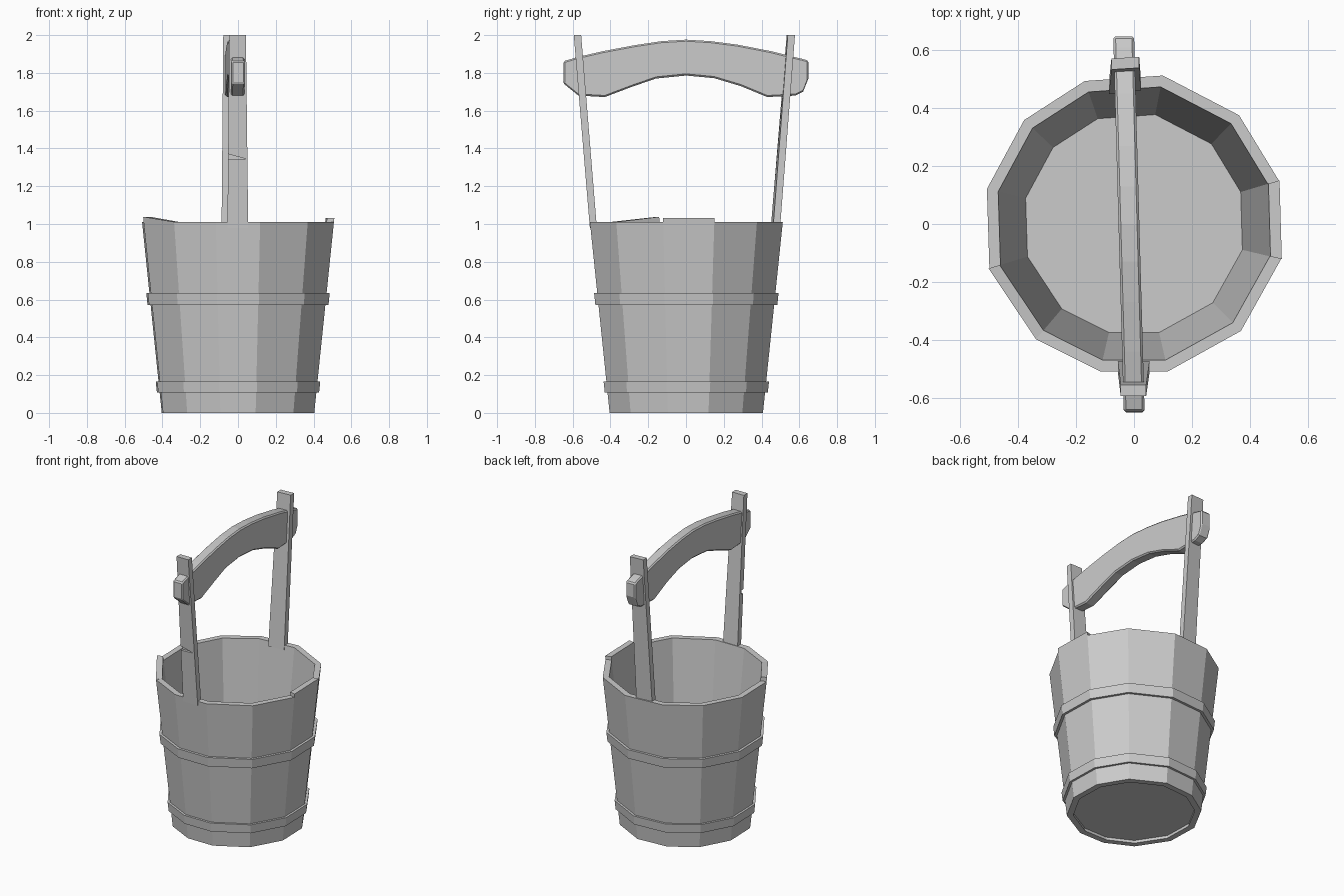
import bpy
from math import cos, sin, radians

if "Cube" in bpy.data.objects:
    bpy.data.objects.remove(bpy.data.objects["Cube"])

# Slightly uneven corner angles of the twelve staves
ANGLES = [16.7, 46, 79, 109, 136.6, 166.6, 197, 229.6, 257, 283, 315, 346.6]
N = len(ANGLES)
RIM = 1.01


def make(name, verts, faces):
    me = bpy.data.meshes.new(name)
    me.from_pydata(verts, [], faces)
    me.validate()
    ob = bpy.data.objects.new(name, me)
    bpy.context.collection.objects.link(ob)
    bpy.context.view_layer.objects.active = ob
    bpy.ops.object.mode_set(mode='EDIT')
    bpy.ops.mesh.select_all(action='SELECT')
    bpy.ops.mesh.normals_make_consistent(inside=False)
    bpy.ops.object.mode_set(mode='OBJECT')
    return ob


def wall(z, offset=0.0):
    """Radius of the tapered outer wall at height z."""
    return 0.415 + 0.107 * z / RIM + offset


def point(k, z, offset=0.0):
    a, r = radians(ANGLES[k % N]), wall(z, offset)
    return (r * cos(a), r * sin(a), z)


def ring(name, z0, z1, inner, outer):
    """Closed twelve-sided band following the wall taper."""
    v, f = [], []
    for k in range(N):
        v += [point(k, z0, inner), point(k, z0, outer),
              point(k, z1, outer), point(k, z1, inner)]
        a, b = 4 * k, 4 * ((k + 1) % N)
        f += [(a + i, b + i, b + (i + 1) % 4, a + (i + 1) % 4) for i in range(4)]
    return make(name, v, f)


# Bucket wall, with two staves standing a little proud of the rim
ring("bucket_wall", 0, RIM, -0.04, 0)


def raised_stave(name, k, h0, h1):
    v = []
    for j, h in ((k, h0), (k + 1, h1)):
        for off, z in ((-0.04, RIM), (0, RIM), (0, RIM + h), (-0.04, RIM + h)):
            v.append(point(j, z, off))
    f = [(0, 1, 2, 3), (4, 5, 6, 7), (1, 5, 6, 2), (2, 6, 7, 3), (3, 7, 4, 0)]
    make(name, v, f)


raised_stave("raised_stave_right", 11, 0.023, 0.023)
raised_stave("raised_stave_left", 6, 0.028, 0.001)

# Floor board, recessed below
v = [point(k, z, -0.038) for z in (0.02, 0.09) for k in range(N)]
make("bucket_floor", v, [tuple(range(N)), tuple(range(N, 2 * N))])

# Hoops
ring("upper_hoop", 0.572, 0.635, -0.005, 0.017)
ring("lower_hoop", 0.107, 0.167, -0.005, 0.015)


# Upright posts, leaning outward; each level is (z, x0, x1, y_in, y_out, twist)
def post(name, levels):
    v = []
    for z, x0, x1, yi, yo, t in levels:
        v += [(x0, yi - t, z), (x1, yi + t, z), (x1, yo + t, z), (x0, yo - t, z)]
    f = [(0, 1, 2, 3), (4, 5, 6, 7)]
    f += [(i, (i + 1) % 4, 4 + (i + 1) % 4, 4 + i) for i in range(4)]
    return make(name, v, f)


front_post = post("front_post", [(0.98, -0.056, 0.054, -0.472, -0.509, 0),
                                 (2.0, -0.046, 0.042, -0.555, -0.594, 0)])
post("back_post", [(0.98, -0.087, 0.024, 0.455, 0.492, 0.006),
                   (2.0, -0.078, 0.018, 0.536, 0.574, 0.003)])

# Chipped crack across the front post
tri = [(-0.08, 1.34), (0.04, 1.345), (-0.08, 1.378)]
chip = make("chip_cutter", [(x, y, z) for y in (-0.62, -0.522) for x, z in tri],
            [(0, 1, 2), (3, 4, 5), (0, 1, 4, 3), (1, 2, 5, 4), (2, 0, 3, 5)])
chip.hide_render = True
chip.hide_viewport = True
m = front_post.modifiers.new("chip", 'BOOLEAN')
m.operation = 'DIFFERENCE'
m.object = chip

# Arched handle: (y_top, z_top, y_bottom, z_bottom) stations
PROFILE = [(-0.648, 1.862, -0.65, 1.745), (-0.57, 1.885, -0.57, 1.68),
           (-0.44, 1.915, -0.43, 1.672), (-0.27, 1.947, -0.29, 1.725),
           (-0.13, 1.968, -0.16, 1.77), (0, 1.976, 0, 1.786),
           (0.13, 1.968, 0.15, 1.772), (0.27, 1.95, 0.29, 1.73),
           (0.45, 1.915, 0.43, 1.672), (0.57, 1.885, 0.58, 1.68),
           (0.646, 1.865, 0.62, 1.70)]
PROFILE[-1:] = [(0.61, 1.876, 0.62, 1.70), (0.648, 1.865, 0.648, 1.77)]
v, f = [], []
for i, (yt, zt, yb, zb) in enumerate(PROFILE):
    for y, z, s in ((yt, zt, -1), (yt, zt, 1), (yb, zb, 1), (yb, zb, -1)):
        v.append((-0.0175 - 0.028 * y + 0.036 * s, y, z))
    if i:
        a, b = 4 * (i - 1), 4 * i
        f += [(a + j, b + j, b + (j + 1) % 4, a + (j + 1) % 4) for j in range(4)]
e = 4 * (len(PROFILE) - 1)
f += [(0, 1, 2, 3), (e, e + 1, e + 2, e + 3)]
handle = make("arched_handle", v, f)
b = handle.modifiers.new("worn_edges", 'BEVEL')
b.width = 0.008
b.segments = 1
b.limit_method = 'ANGLE'
b.angle_limit = radians(50)
